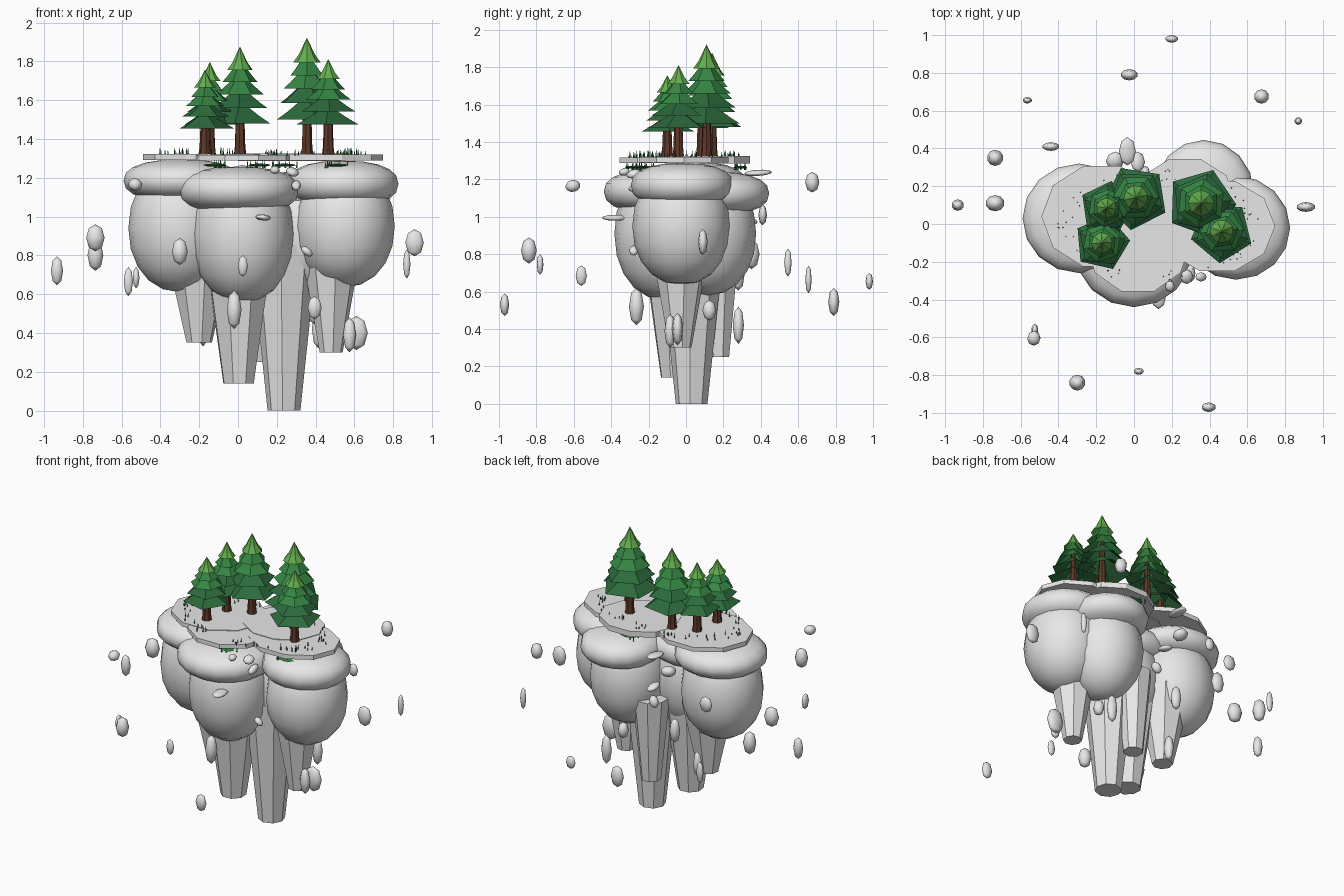
import bpy, bmesh, math, random
from mathutils import Matrix, Vector

random.seed(4)


def mat(name, rgb):
    m = bpy.data.materials.new(name)
    m.diffuse_color = (*rgb, 1)
    return m


ROCK = mat("grey_rock", (0.8, 0.8, 0.8))
BARK = mat("brown_bark", (0.115, 0.04, 0.022))
DARK = mat("dark_green", (0.025, 0.145, 0.045))
MID = mat("mid_green", (0.035, 0.235, 0.055))
LIGHT = mat("light_green", (0.125, 0.42, 0.075))


def finish(name, bm, mats, smooth=False):
    me = bpy.data.meshes.new(name)
    bm.to_mesh(me)
    bm.free()
    for m in mats:
        me.materials.append(m)
    for p in me.polygons:
        p.use_smooth = smooth
    ob = bpy.data.objects.new(name, me)
    bpy.context.collection.objects.link(ob)
    return ob


def ball(bm, c, r, seg=16, rings=10, tilt=None, power=1.0):
    """Ellipsoid; a power below 1 gives fuller shoulders."""
    m = Matrix.Translation(c)
    if tilt:
        m = m @ Matrix.Rotation(tilt[0], 4, 'X') @ Matrix.Rotation(tilt[1], 4, 'Y')
    m = m @ Matrix.Diagonal((*r, 1))
    for v in bmesh.ops.create_uvsphere(bm, u_segments=seg, v_segments=rings, radius=1)["verts"]:
        rho = math.hypot(v.co.x, v.co.y)
        k = rho ** (power - 1) if rho > 1e-4 else 1
        z = math.copysign(abs(v.co.z) ** power, v.co.z)
        v.co = m @ Vector((v.co.x * k, v.co.y * k, z))


def lathe(bm, c, profile, n, spin=0.0, caps=False, index=0):
    """Rings of n points from (radius, z) pairs, joined by faces."""
    rows = []
    for r, z in profile:
        rows.append([bm.verts.new((c[0] + r * math.cos(spin + math.tau * i / n),
                                   c[1] + r * math.sin(spin + math.tau * i / n), z))
                     for i in range(n)])
    for a, b in zip(rows, rows[1:]):
        for i in range(n):
            j = (i + 1) % n
            bm.faces.new((a[i], a[j], b[j], b[i])).material_index = index
    if caps:
        bm.faces.new(rows[0][::-1]).material_index = index
        bm.faces.new(rows[-1]).material_index = index


# Big rounded rock bodies and the flattened caps over them
bodies = {
    "left": ((-0.30, 0.03, 0.94), (0.265, 0.26, 0.33)),
    "front": ((0.022, -0.115, 0.91), (0.265, 0.268, 0.355)),
    "right": ((0.548, -0.025, 0.95), (0.26, 0.262, 0.315)),
    "back": ((0.35, 0.12, 0.91), (0.25, 0.255, 0.33)),
}
caps = {
    "left": ((-0.29, 0.03, 1.185), (0.30, 0.29, 0.11)),
    "front": ((0.0, -0.13, 1.135), (0.315, 0.31, 0.122)),
    "right": ((0.54, -0.02, 1.168), (0.287, 0.275, 0.12)),
    "back": ((0.37, 0.165, 1.125), (0.265, 0.28, 0.115)),
}
for kind, parts, power in (("body", bodies, 0.95), ("cap", caps, 0.85)):
    for side, (c, r) in parts.items():
        bm = bmesh.new()
        ball(bm, c, r, power=power)
        finish(f"rock_{kind}_{side}", bm, [ROCK], True)

# Tapered pillars hanging below: x, y, bottom z, top z, bottom radius, top radius
pillars = [(-0.20, 0.04, 0.35, 0.85, 0.067, 0.18),
           (0.003, -0.055, 0.14, 0.80, 0.083, 0.18),
           (0.237, 0.03, 0.0, 0.85, 0.085, 0.175),
           (0.48, -0.03, 0.30, 0.80, 0.06, 0.15),
           (0.15, 0.17, 0.25, 0.82, 0.065, 0.12)]
for k, (x, y, z0, z1, r0, r1) in enumerate(pillars):
    bm = bmesh.new()
    lathe(bm, (x, y), [(r0, z0), (r1, z1)], 8, 0.2 + 0.25 * k, True)
    finish(f"pillar_{k + 1}", bm, [ROCK])

# Overlapping ground slabs: centre, radii, bottom and top height
slabs = [(-0.17, 0.04, 0.32, 0.28, 1.292, 1.322),
         (0.02, -0.10, 0.28, 0.27, 1.288, 1.318),
         (0.44, -0.01, 0.308, 0.25, 1.290, 1.320),
         (0.27, 0.12, 0.27, 0.235, 1.286, 1.324)]
for k, (x, y, rx, ry, z0, z1) in enumerate(slabs):
    bm = bmesh.new()
    lathe(bm, (0, 0), [(1, z0), (1, z1)], 10, math.pi * (k % 2), True)
    for v in bm.verts:
        v.co.x = x + rx * v.co.x
        v.co.y = y + ry * v.co.y
    finish(f"ground_slab_{k + 1}", bm, [ROCK])

# Pine trees: x, y, tip height, skirt height, skirt radius, turn in degrees
trees = [(0.355, 0.11, 1.92, 1.50, 0.187, 70), (0.01, 0.14, 1.875, 1.48, 0.175, 45),
         (0.465, -0.04, 1.81, 1.475, 0.168, 50), (-0.145, 0.085, 1.795, 1.475, 0.145, 8),
         (-0.17, -0.10, 1.755, 1.455, 0.150, 5)]
for k, (x, y, tip, zb, rad, turn) in enumerate(trees):
    bm = bmesh.new()
    h = tip - zb
    lathe(bm, (x, y), [(0.034, 1.31), (0.028, 1.36), (0.024, zb), (0.008, tip - 0.12 * h)],
          7, k, True, 0)
    # Flat open umbrella skirts, each smaller than the one below
    tiers = [(0.0, 1.0, 5, 1), (0.20, 0.86, 5, 1), (0.38, 0.70, 6, 2), (0.54, 0.52, 6, 2)]
    for i, (f, s, n, col) in enumerate(tiers):
        z, r = zb + f * h, rad * s
        lathe(bm, (x, y), [(r, z), (0.72 * r, z + 0.075 * h), (0.42 * r, z + 0.165 * h),
                           (0.14 * r, z + 0.26 * h)], n, math.radians(turn) + 0.12 * i,
              False, col)
    z = zb + 0.70 * h
    lathe(bm, (x, y), [(0.38 * rad, z), (0.22 * rad, z + 0.10 * h), (0.001, tip)],
          8, k, False, 3)
    finish(f"pine_tree_{k + 1}", bm, [BARK, DARK, MID, LIGHT])

# Grass blades around the rim of the slabs
bm = bmesh.new()
for i in range(80):
    a = random.uniform(0, math.tau)
    x, y = 0.13 + 0.50 * math.cos(a), -0.01 + 0.27 * math.sin(a)
    x += random.uniform(-0.04, 0.04)
    y += random.uniform(-0.03, 0.03)
    lathe(bm, (x, y), [(0.005, 1.315), (0.0008, random.uniform(1.335, 1.357))], 3, a)
finish("grass_blades", bm, [DARK])

# Mossy patches with blades in the clefts under the slabs
bm = bmesh.new()
for x, y in ((0.11, -0.29), (0.51, -0.20), (0.24, 0.29), (-0.12, -0.25)):
    ball(bm, (x, y, 1.265), (0.06, 0.035, 0.008), 8, 4)
    for i in range(7):
        lathe(bm, (x + random.uniform(-.07, .07), y + random.uniform(-.03, .03)),
              [(0.006, 1.25), (0.001, 1.288)], 3, i)
finish("moss_patches", bm, [MID])

# Floating stones: x, y, z, radius in x, radius in y, half height
stones = [(0.2, 0.98, 0.655, 0.034, 0.02, 0.045), (-0.025, 0.79, 0.545, 0.046, 0.03, 0.075),
          (-0.565, 0.655, 0.665, 0.025, 0.017, 0.075), (0.675, 0.675, 1.185, 0.04, 0.038, 0.055),
          (0.87, 0.545, 0.755, 0.02, 0.02, 0.075), (-0.44, 0.41, 1.01, 0.046, 0.023, 0.055),
          (-0.735, 0.35, 0.80, 0.043, 0.043, 0.08), (-0.933, 0.10, 0.72, 0.033, 0.03, 0.075),
          (-0.735, 0.11, 0.89, 0.05, 0.043, 0.07), (0.91, 0.09, 0.865, 0.05, 0.026, 0.07),
          (-0.525, -0.56, 0.685, 0.018, 0.03, 0.055), (-0.3, -0.84, 0.82, 0.043, 0.042, 0.07),
          (0.025, -0.78, 0.745, 0.027, 0.018, 0.055), (0.395, -0.97, 0.53, 0.038, 0.025, 0.06)]
# Stones hanging close under the island
near = [(-0.02, -0.265, 0.52, 0.04, 0.04, 0.10), (0.415, 0.28, 0.42, 0.036, 0.03, 0.10),
        (0.61, -0.045, 0.40, 0.062, 0.03, 0.088), (0.575, -0.085, 0.39, 0.035, 0.03, 0.09),
        (-0.11, 0.28, 0.69, 0.035, 0.033, 0.085), (-0.18, 0.125, 0.42, 0.03, 0.035, 0.09),
        (0.395, 0.125, 0.50, 0.035, 0.037, 0.055)]
for label, group in (("floating_stone", stones), ("hanging_stone", near)):
    for k, (x, y, z, rx, ry, hz) in enumerate(group):
        bm = bmesh.new()
        ball(bm, (x, y, z), (rx, ry, hz), 10, 4)
        finish(f"{label}_{k + 1}", bm, [ROCK], True)

# Tilted chips wedged in the clefts: centre, radii, tilt
chips = [((-0.53, -0.605, 1.165), (0.036, 0.04, 0.032), (0.2, 0.2)),
         ((0.13, -0.38, 0.995), (0.04, 0.07, 0.016), (0.0, 0.1)),
         ((0.28, -0.28, 1.23), (0.035, 0.04, 0.022), (0.3, 0.3)),
         ((0.19, -0.33, 1.24), (0.025, 0.03, 0.02), (0.2, 0.0)),
         ((0.30, -0.26, 1.16), (0.025, 0.05, 0.025), (0.3, 0.5)),
         ((0.355, -0.28, 0.82), (0.035, 0.025, 0.02), (0.0, 0.7)),
         ((-0.035, 0.385, 1.235), (0.045, 0.075, 0.016), (0.05, 0.1)),
         ((-0.10, 0.335, 1.12), (0.05, 0.05, 0.035), (0.3, 0.2)),
         ((0.02, 0.33, 0.98), (0.04, 0.055, 0.02), (-0.2, 0.3)),
         ((0.05, 0.28, 0.85), (0.03, 0.03, 0.04), (0.2, 0.5))]
for k, (c, r, t) in enumerate(chips):
    bm = bmesh.new()
    ball(bm, c, r, 8, 6, t)
    finish(f"rock_chip_{k + 1}", bm, [ROCK], True)
